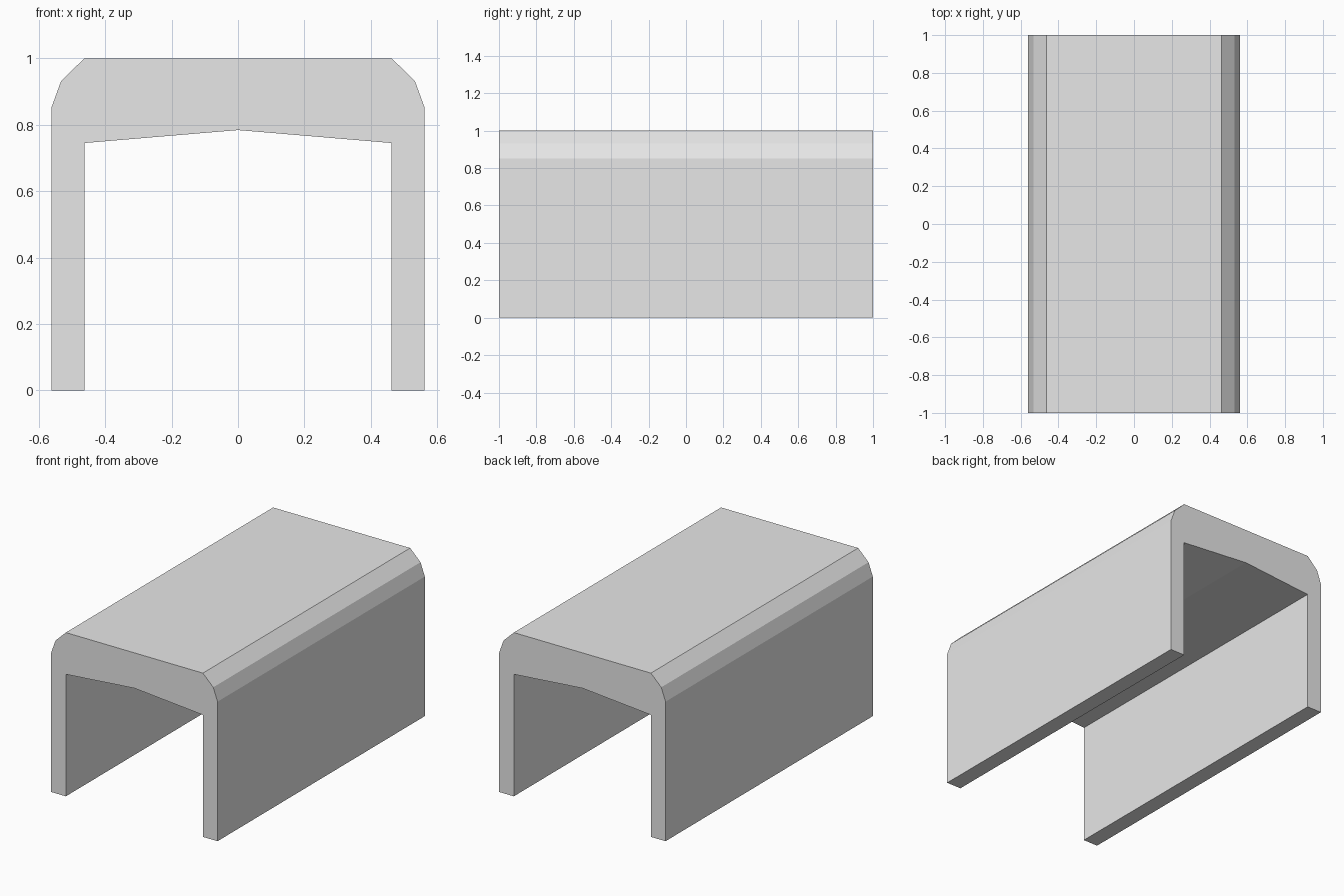
import bpy, bmesh

if "Cube" in bpy.data.objects:
    bpy.data.objects.remove(bpy.data.objects["Cube"])

# Right half of the arch cross-section (x, z), from the inner peak round to the top edge
half = [(0.463, 0.745), (0.463, 0.0), (0.562, 0.0),
        (0.562, 0.852), (0.533, 0.932), (0.463, 1.0)]
profile = [(0.0, 0.784)] + half + [(-x, z) for x, z in reversed(half)]
LENGTH = 2.0

# Single plain colour
grey = bpy.data.materials.new("light_grey")
grey.diffuse_color = (0.8, 0.8, 0.8, 1.0)
grey.use_nodes = True
grey.node_tree.nodes["Principled BSDF"].inputs["Base Color"].default_value = grey.diffuse_color

# Extrude the cross-section along y
bm = bmesh.new()
front = bm.faces.new([bm.verts.new((x, -LENGTH / 2, z)) for x, z in profile])
ext = bmesh.ops.extrude_face_region(bm, geom=[front], use_keep_orig=True)
moved = [g for g in ext["geom"] if isinstance(g, bmesh.types.BMVert)]
bmesh.ops.translate(bm, verts=moved, vec=(0, LENGTH, 0))
bmesh.ops.recalc_face_normals(bm, faces=bm.faces)

mesh = bpy.data.meshes.new("channel_cover")
bm.to_mesh(mesh)
bm.free()
mesh.materials.append(grey)
bpy.context.collection.objects.link(bpy.data.objects.new("channel_cover", mesh))
